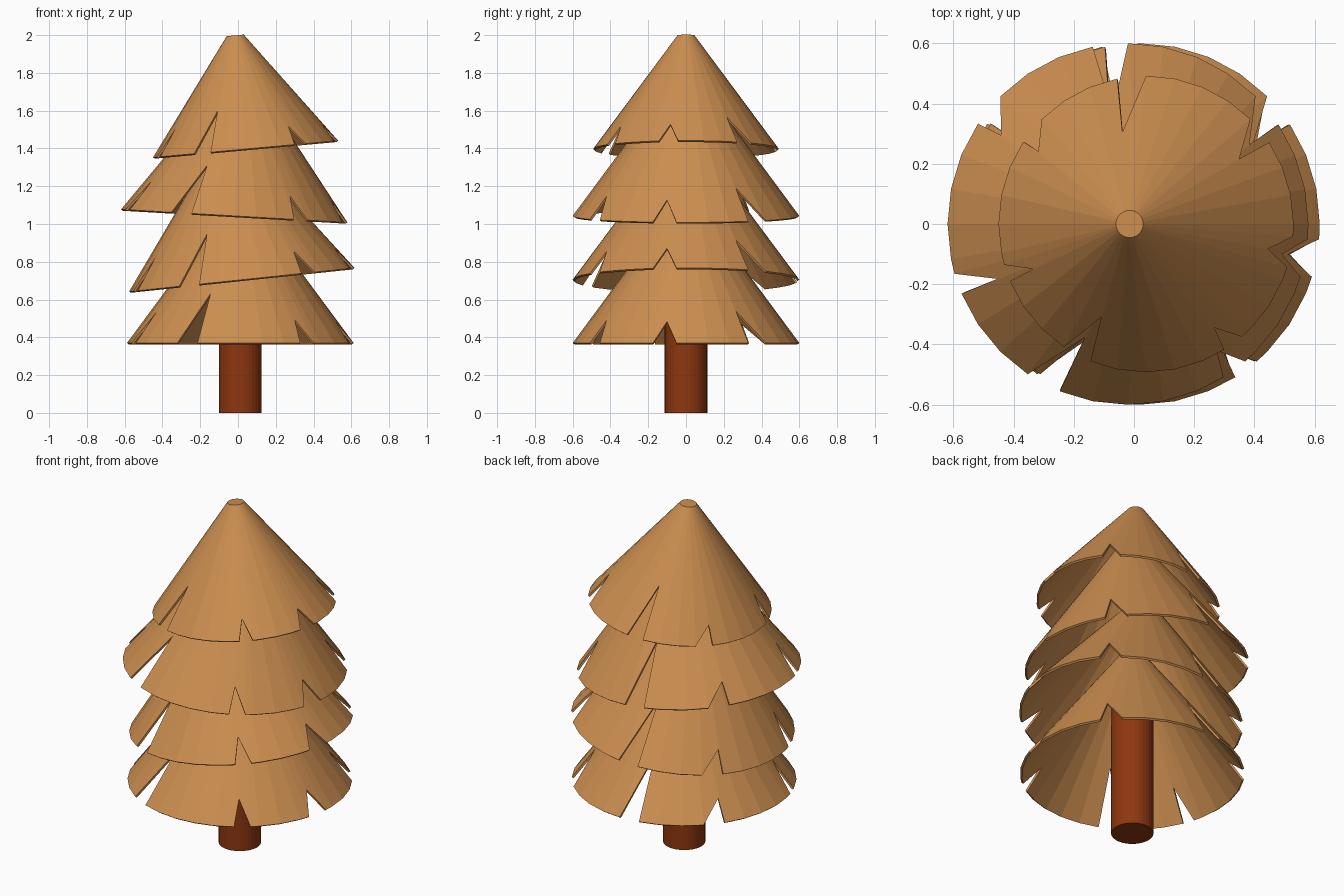
import bpy
import bmesh
from math import cos, sin, radians

cube = bpy.data.objects.get("Cube")
if cube:
    bpy.data.objects.remove(cube, do_unlink=True)

SIDES = 32
TOP_RADIUS = 0.092   # cap radius relative to rim radius
HEIGHT = 1.228       # cone height relative to rim radius


def make_material(name, colour):
    mat = bpy.data.materials.new(name)
    mat.use_nodes = True
    mat.diffuse_color = colour
    mat.node_tree.nodes["Principled BSDF"].inputs["Base Color"].default_value = colour
    return mat


def add_object(name, bm, mat):
    bmesh.ops.recalc_face_normals(bm, faces=bm.faces)
    mesh = bpy.data.meshes.new(name)
    bm.to_mesh(mesh)
    bm.free()
    mesh.materials.append(mat)
    obj = bpy.data.objects.new(name, mesh)
    bpy.context.collection.objects.link(obj)
    return obj


# Notches in the rim: start angle, tip angle, end angle, tip radius
NOTCHES = [
    (33.4, 33.75, 45, 0.79),
    (90, 100.5, 101.25, 0.63),
    (135, 145.5, 146.25, 0.866),
    (196, 202.3, 202.7, 0.80),
    (236.25, 247.2, 247.8, 0.68),
    (302, 304.5, 310.5, 0.85),
    (343, 348.75, 355.2, 0.86),
]


def rim_outline():
    """Angle and radius of every rim point, going round the cone."""
    points = []
    for i in range(SIDES):
        angle = 360 * i / SIDES
        if not any(a - 0.6 <= angle <= c + 0.6 for a, _, c, _ in NOTCHES):
            points.append((angle, 1.0))
    for start, tip, end, depth in NOTCHES:
        points += [(start, 1.0), (tip, depth), (end, 1.0)]
    return sorted(points)


def branch_tier(name, x, z, radius, tilt, mat):
    """Thin notched cone shell, tilted sideways about its rim centre."""
    bm = bmesh.new()
    rim, top = [], []
    for angle, r in rim_outline():
        c, s = cos(radians(angle)), sin(radians(angle))
        h = HEIGHT * (1 - r) / (1 - TOP_RADIUS)
        rim.append(bm.verts.new((r * radius * c, r * radius * s, h * radius)))
        t = TOP_RADIUS * radius
        top.append(bm.verts.new((t * c, t * s, HEIGHT * radius)))
    n = len(rim)
    for i in range(n):
        j = (i + 1) % n
        bm.faces.new((rim[i], rim[j], top[j], top[i]))
    bm.faces.new(top)
    obj = add_object(name, bm, mat)
    obj.location = (x, 0, z)
    obj.rotation_euler.y = radians(-tilt)
    shell = obj.modifiers.new("Thickness", "SOLIDIFY")
    shell.thickness = 0.012
    shell.offset = -1
    return obj


tan = make_material("tan_branches", (0.60, 0.27, 0.08, 1))
brown = make_material("red_brown_trunk", (0.27, 0.038, 0.005, 1))

# Four stacked tiers of branches
for name, x, z, radius, tilt in [
    ("bottom_branches", 0.012, 0.370, 0.60, 0),
    ("lower_branches", 0.02, 0.705, 0.60, 6),
    ("upper_branches", -0.02, 1.043, 0.60, -3.3),
    ("top_branches", 0.04, 1.397, 0.492, 5.2),
]:
    branch_tier(name, x, z, radius, tilt, tan)

# Trunk
bm = bmesh.new()
bmesh.ops.create_cone(bm, cap_ends=True, segments=SIDES,
                      radius1=0.113, radius2=0.113, depth=0.9)
trunk = add_object("trunk", bm, brown)
trunk.location = (0.012, 0, 0.45)
